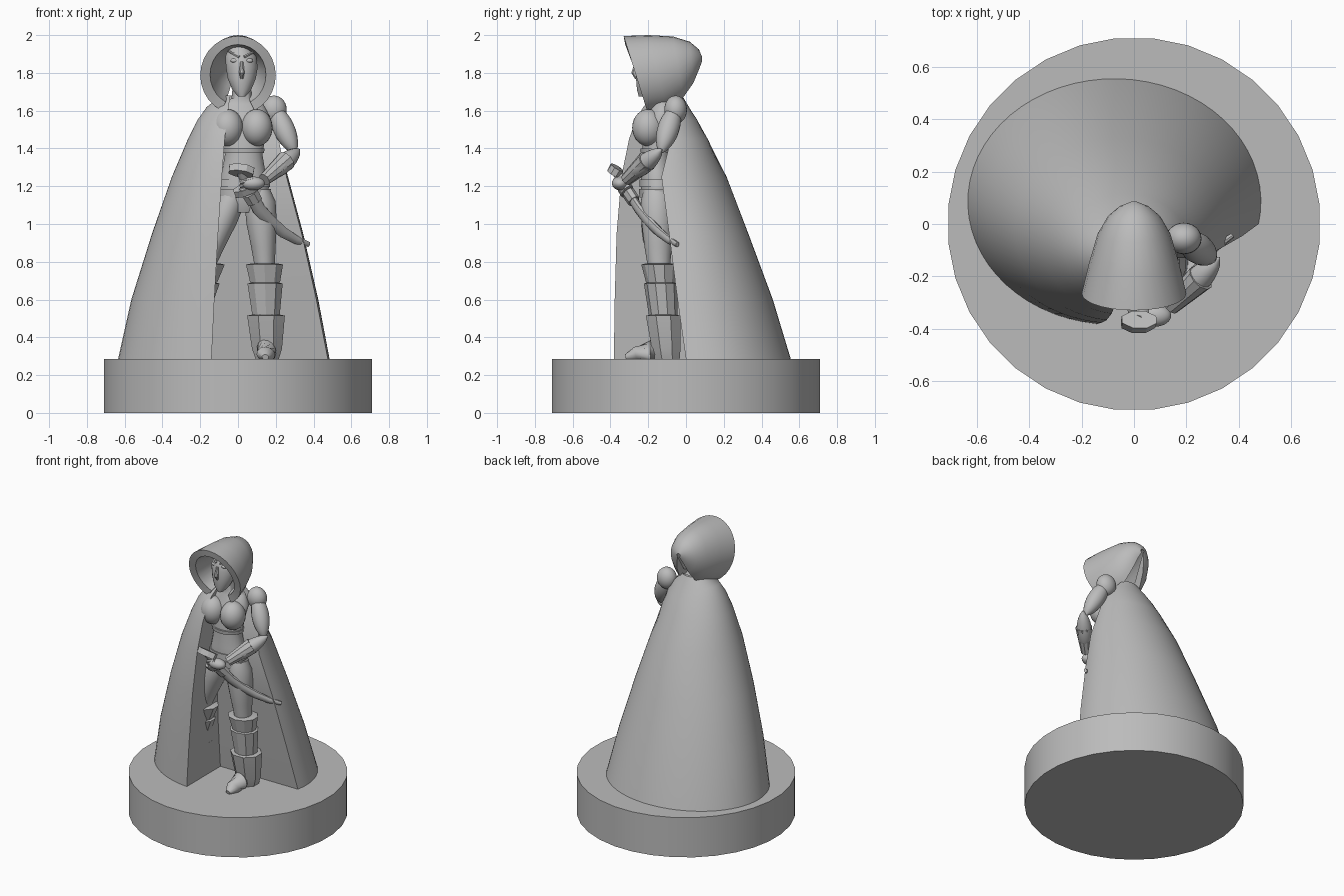
import bpy, bmesh, math
from mathutils import Vector

cube = bpy.data.objects.get("Cube")
if cube:
    bpy.data.objects.remove(cube, do_unlink=True)

grey = bpy.data.materials.new("stone_grey")
grey.use_nodes = True
grey.diffuse_color = (0.5, 0.5, 0.5, 1)
grey.node_tree.nodes["Principled BSDF"].inputs["Base Color"].default_value = (0.5, 0.5, 0.5, 1)


def finish(name, bm, angle=40):
    bmesh.ops.recalc_face_normals(bm, faces=bm.faces[:])
    mesh = bpy.data.meshes.new(name)
    bm.to_mesh(mesh)
    bm.free()
    mesh.materials.append(grey)
    obj = bpy.data.objects.new(name, mesh)
    bpy.context.collection.objects.link(obj)
    bpy.ops.object.select_all(action='DESELECT')
    obj.select_set(True)
    bpy.context.view_layer.objects.active = obj
    bpy.ops.object.shade_smooth_by_angle(angle=math.radians(angle))
    return obj


def loft(name, rings, angle=40):
    """Closed rings of equal length, skinned in order and capped."""
    bm = bmesh.new()
    rows = [[bm.verts.new(p) for p in ring] for ring in rings]
    n = len(rows[0])
    for a, b in zip(rows, rows[1:]):
        for i in range(n):
            j = (i + 1) % n
            bm.faces.new((a[i], a[j], b[j], b[i]))
    bm.faces.new(rows[0])
    bm.faces.new(rows[-1])
    return finish(name, bm, angle)


def stack(name, levels, sides=24, angle=40):
    """Ellipses stacked in height: z, centre x, centre y, radius x, radius y."""
    turns = [math.tau * (i + 0.5) / sides for i in range(sides)]
    return loft(name, [[(cx + rx * math.cos(t), cy + ry * math.sin(t), z) for t in turns]
                       for z, cx, cy, rx, ry in levels], angle)


def tube(name, path, sides=16, flat=1.0, angle=40):
    """Tapered limb through points given as x, y, z, radius."""
    pts = [Vector(p[:3]) for p in path]
    rings = []
    for i, p in enumerate(pts):
        d = (pts[min(i + 1, len(pts) - 1)] - pts[max(i - 1, 0)]).normalized()
        u = d.cross(Vector((0, 1, 0))).normalized()
        v = d.cross(u)
        r = path[i][3]
        rings.append([p + r * (u * math.cos(t) + v * flat * math.sin(t))
                      for t in (math.tau * (k + 0.5) / sides for k in range(sides))])
    return loft(name, rings, angle)


def ball(name, centre, radii):
    bm = bmesh.new()
    bmesh.ops.create_uvsphere(bm, u_segments=24, v_segments=14, radius=1)
    for v in bm.verts:
        v.co = Vector(c + s * r for c, s, r in zip(centre, v.co, radii))
    return finish(name, bm)


def ellipsoid_limb(name, a, b, r, bulge=0.02):
    """Muscle shape with rounded ends between two joints."""
    a, b = Vector(a), Vector(b)
    axis = (b - a).normalized()
    a, b = a - axis * bulge, b + axis * bulge
    path = []
    for i in range(11):
        k = i / 10
        path.append((*a.lerp(b, k), max(0.003, r * math.sin(math.pi * k) ** 0.6)))
    return tube(name, path)


# Plinth
stack("plinth", [(0, 0, 0, 0.713, 0.713), (0.285, 0, 0, 0.713, 0.713)], 32)

# Cloak: solid drape with an open wedge at the front left
# z, x min, x max, y front, y back, wedge wall x, wedge back y
drape = [
    (0.285, -.635, .485, -.385, .555, -.14, 0.0),
    (0.6, -.565, .425, -.38, .46, -.125, -.045),
    (0.95, -.455, .345, -.37, .33, -.105, -.09),
    (1.25, -.35, .265, -.345, .215, -.085, -.13),
    (1.45, -.265, .215, -.305, .115, -.07, -.08),
    (1.55, -.215, .185, -.27, .06, -.06, -.05),
    (1.62, -.165, .145, -.23, .015, -.05, -.04),
    (1.68, -.09, .09, -.16, -.02, -.04, -.04),
]
rings = []
for z, x0, x1, y0, y1, wall, back in drape:
    cx, cy, rx, ry = (x0 + x1) / 2, (y0 + y1) / 2, (x1 - x0) / 2, (y1 - y0) / 2
    start = math.asin((back - cy) / ry)
    end = math.tau - math.acos((wall - cx) / rx)
    ring = [(cx + rx * math.cos(t), cy + ry * math.sin(t), z)
            for t in (start + (end - start) * i / 47 for i in range(48))]
    rings.append(ring + [(wall, back, z)])
loft("cloak", rings, 35)

# Hood: a hollow section swept around, open below the chin
# middle y, half width, bottom z, top z, forward lean
section = [
    (-.06, .1, 1.7, 1.92, .02), (-.262, .148, 1.63, 1.95, .06),
    (-.265, .2, 1.58, 1.995, .065), (-.15, .172, 1.6, 2.0, .05),
    (-.04, .14, 1.655, 1.993, .03), (.03, .1, 1.735, 1.965, .01),
    (.068, .055, 1.81, 1.925, 0), (.085, .012, 1.86, 1.885, 0),
]
rings = []
for i in range(25):
    t = math.radians(-64 + 308 * i / 24)
    rings.append([(w * math.cos(t), y - lean * math.sin(t), (lo + hi) / 2 + (hi - lo) / 2 * math.sin(t))
                  for y, w, lo, hi, lean in section])
loft("hood", rings, 40)

# Head and face
stack("head", [(1.675, .02, -.225, .02, .025), (1.71, .02, -.21, .05, .05),
               (1.77, .02, -.19, .075, .075), (1.83, .02, -.18, .085, .085),
               (1.89, .015, -.17, .082, .085), (1.94, .01, -.15, .055, .07)])
tube("nose", [(.02, -.262, 1.86, .008), (.02, -.275, 1.8, .016), (.02, -.262, 1.77, .008)], 8)
ball("mouth", (.02, -.242, 1.735), (.024, .01, .008))
for side, label in ((-1, "right"), (1, "left")):
    ball(label + "_eye", (.02 + side * .038, -.242, 1.865), (.022, .014, .012))
    tube(label + "_brow", [(.02 + side * .012, -.255, 1.885, .009),
                           (.02 + side * .07, -.225, 1.915, .006)], 6)

# Body
stack("torso", [(1.06, .03, -.15, .08, .06), (1.12, .03, -.15, .125, .085),
                (1.2, .03, -.15, .135, .09), (1.28, .03, -.155, .115, .085),
                (1.37, .03, -.155, .1, .075), (1.48, .025, -.15, .125, .085),
                (1.57, .02, -.13, .15, .08), (1.635, .02, -.12, .115, .065),
                (1.665, .02, -.13, .055, .05), (1.76, .02, -.15, .045, .045)])
for x, label in ((-.055, "right"), (.1, "left")):
    ball(label + "_breast", (x, -.2, 1.51), (.083, .085, .098))
stack("bodice_edge", [(1.375, .03, -.157, .108, .083), (1.4, .03, -.157, .112, .086)])
stack("belt", [(1.14, .03, -.15, .142, .097), (1.185, .03, -.15, .145, .1)])
stack("waistband", [(1.195, .03, -.15, .142, .097), (1.235, .03, -.152, .135, .095)])

# Left arm
ball("left_shoulder", (.19, -.055, 1.605), (.068, .06, .075))
ellipsoid_limb("left_upper_arm", (.19, -.055, 1.62), (.295, -.13, 1.39), .058)
ellipsoid_limb("left_forearm", (.315, -.14, 1.385), (.16, -.3, 1.25), .05)
tube("left_cuff", [(.255, -.205, 1.335, .055), (.14, -.315, 1.235, .034)], 10, angle=30)
ball("left_hand", (.08, -.35, 1.215), (.062, .042, .036))
for i in range(3):
    tube("left_finger", [(.08, -.37 + i * .012, 1.235 - i * .02, .014),
                         (.01, -.365 + i * .012, 1.22 - i * .02, .012)], 8)

# Sheathed curved blade
tube("pommel", [(.015, -.385, 1.265, .07), (.02, -.365, 1.3, .072)], 8, .55, 25)
tube("grip", [(.015, -.37, 1.28, .026), (.06, -.3, 1.17, .026)], 10)
tube("guard", [(.04, -.33, 1.2, .075), (.052, -.31, 1.17, .075)], 8, .5, 25)
tube("scabbard", [(.07, -.3, 1.16, .036), (.11, -.25, 1.08, .036), (.17, -.2, 1.015, .034),
                  (.24, -.14, .955, .03), (.31, -.09, .915, .023), (.375, -.045, .892, .014)],
     10, .7)
tube("scabbard_collar", [(.062, -.305, 1.165, .047), (.088, -.275, 1.12, .045)], 8, .75, 25)


# Legs and boots: the right leg steps out under the cloak
def leg(label, hip, knee, foot, toe):
    def at(z):
        top, low, z1, z0 = (hip, knee, 1.14, .8) if z > .8 else (knee, foot, .8, .285)
        k = (z - z0) / (z1 - z0)
        return [low[i] + (top[i] - low[i]) * k for i in (0, 1)]

    def part(name, rows, sides=16, angle=40):
        stack(label + name, [(z, *at(z), rx, ry) for z, rx, ry in rows], sides, angle)

    part("_thigh", [(1.18, .06, .07), (1.12, .084, .086), (1.0, .082, .085),
                    (.88, .066, .074), (.79, .056, .062), (.7, .055, .06)])
    part("_boot_cuff", [(.69, .083, .076), (.785, .103, .093), (.79, .08, .075)], 10, 25)
    part("_boot_shaft", [(.5, .074, .075), (.685, .098, .088), (.69, .07, .07)], 10, 25)
    part("_greave", [(.285, .066, .072), (.34, .086, .082), (.515, .108, .1), (.52, .08, .07)], 8, 25)
    fx, fy = foot
    dx, dy = toe
    tube(label + "_foot", [(fx, fy + .04, .315, .05), (fx + dx * .4, fy + dy * .4, .33, .06),
                           (fx + dx * .75, fy + dy * .75, .31, .05),
                           (fx + dx, fy + dy, .295, .018)], 12, .8)


leg("left", (.115, -.155), (.14, -.145), (.155, -.1), (-.01, -.22))
leg("right", (-.035, -.155), (-.165, -.15), (-.28, -.13), (-.06, -.14))
